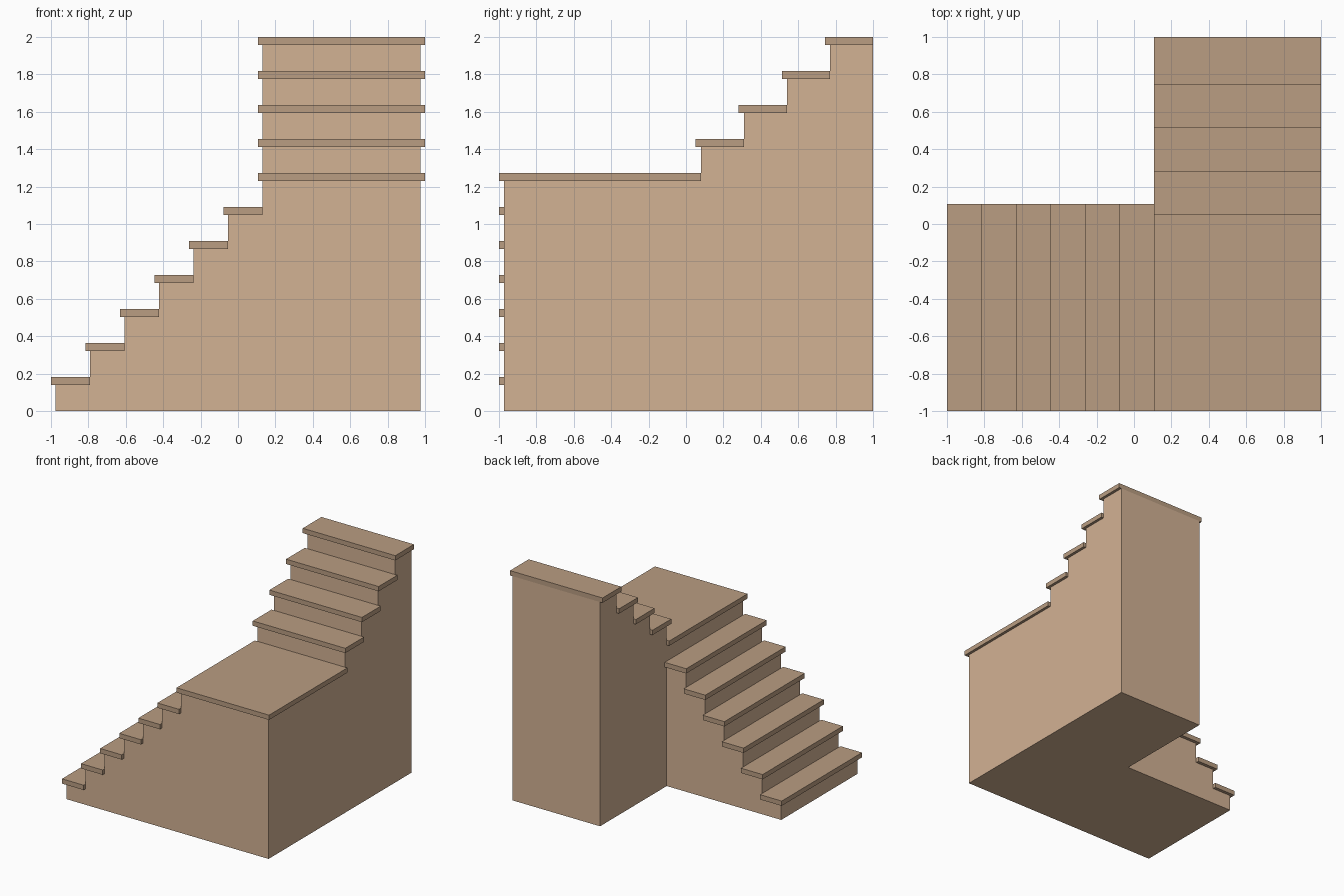
import bpy, bmesh
from mathutils import Vector

if "Cube" in bpy.data.objects:
    bpy.data.objects.remove(bpy.data.objects["Cube"])

RISE = 2 / 11          # height of each step
THICK = 0.042          # tread thickness
RUN_X, RUN_Y = 0.185, 0.23
X0, X1 = -0.976, 0.976     # body ends in x
Y0, Y1 = -0.972, 1.0       # body ends in y
XU, YU = 0.13, 0.08        # inner corner of the L


def material(name, rgb):
    m = bpy.data.materials.new(name)
    m.diffuse_color = (*rgb, 1)
    m.use_nodes = True
    m.node_tree.nodes["Principled BSDF"].inputs["Base Color"].default_value = m.diffuse_color
    return m


body_mat = material("light_wood", (0.65, 0.445, 0.296))
tread_mat = material("dark_wood", (0.49, 0.338, 0.223))


def prism(name, points, offset, mat):
    """Extrude a planar outline by the offset vector."""
    bm = bmesh.new()
    face = bm.faces.new([bm.verts.new(p) for p in points])
    ext = bmesh.ops.extrude_face_region(bm, geom=[face])["geom"]
    moved = [v for v in ext if isinstance(v, bmesh.types.BMVert)]
    bmesh.ops.translate(bm, verts=moved, vec=Vector(offset))
    bmesh.ops.recalc_face_normals(bm, faces=bm.faces)
    me = bpy.data.meshes.new(name)
    bm.to_mesh(me)
    bm.free()
    me.materials.append(mat)
    ob = bpy.data.objects.new(name, me)
    bpy.context.collection.objects.link(ob)
    return ob


def box(name, x0, x1, y0, y1, top):
    z = top - THICK
    pts = [(x0, y0, z), (x1, y0, z), (x1, y1, z), (x0, y1, z)]
    return prism(name, pts, (0, 0, THICK), tread_mat)


def stepped(starts, first, end):
    """Outline of a solid flight: (distance, height) pairs."""
    pts = [(starts[0], 0)]
    for i, s in enumerate(starts):
        h = (first + i) * RISE - THICK
        nxt = starts[i + 1] if i + 1 < len(starts) else end
        pts += [(s, h), (nxt, h)]
    return pts + [(end, 0)]


# Riser positions of the two flights
low = [X0 + i * (XU - X0) / 6 for i in range(6)]
up = [YU + i * RUN_Y for i in range(4)]

# Solid L-shaped body: lower flight joined to landing and upper flight
body = prism("stair_body", [(x, Y0, z) for x, z in stepped(low, 1, 0.5)],
             (0, YU - Y0, 0), body_mat)
upper = prism("upper_body", [(XU, y, z) for y, z in stepped([Y0] + up, 7, Y1)],
              (X1 - XU, 0, 0), body_mat)
mod = body.modifiers.new("join", "BOOLEAN")
mod.operation, mod.solver, mod.object = "UNION", "EXACT", upper
bpy.context.view_layer.objects.active = body
bpy.ops.object.modifier_apply(modifier="join")
bpy.data.objects.remove(upper)

# Merge leftover flat seams
bm = bmesh.new()
bm.from_mesh(body.data)
bmesh.ops.remove_doubles(bm, verts=bm.verts, dist=1e-4)
bmesh.ops.dissolve_limit(bm, angle_limit=0.01, verts=bm.verts, edges=bm.edges)
bm.to_mesh(body.data)
bm.free()

# Lower treads, each running back to the next riser
for i, x in enumerate(low):
    box(f"lower_tread_{i + 1}", x - 0.024, x + (XU - X0) / 6, -1, YU + 0.028, (i + 1) * RISE)

# Landing
box("landing", XU - 0.024, 1, -1, YU, 7 * RISE)

# Upper treads
for i, y in enumerate(up):
    box(f"upper_tread_{i + 1}", XU - 0.024, 1, y - 0.028, min(y + RUN_Y, Y1), (8 + i) * RISE)
